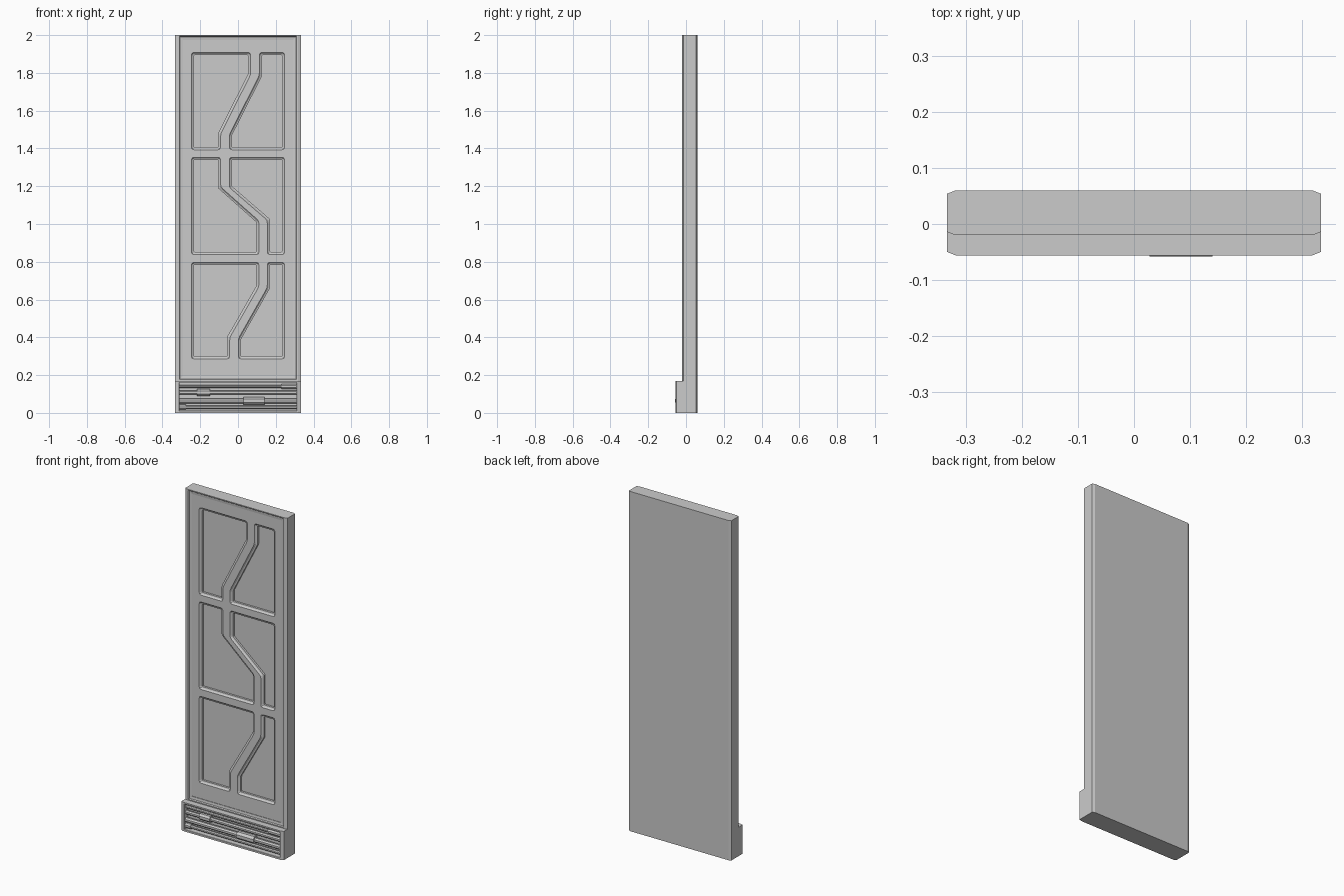
import bpy, bmesh, math
from mathutils import Vector

if "Cube" in bpy.data.objects:
    bpy.data.objects.remove(bpy.data.objects["Cube"])


def loft(name, rings):
    """Closed solid through rings that share a point count."""
    bm = bmesh.new()
    vs = [[bm.verts.new(p) for p in ring] for ring in rings]
    n = len(rings[0])
    for a, b in zip(vs, vs[1:]):
        for i in range(n):
            j = (i + 1) % n
            bm.faces.new((a[i], a[j], b[j], b[i]))
    bm.faces.new(vs[0])
    bm.faces.new(vs[-1])
    bmesh.ops.recalc_face_normals(bm, faces=bm.faces)
    me = bpy.data.meshes.new(name)
    bm.to_mesh(me)
    bm.free()
    ob = bpy.data.objects.new(name, me)
    bpy.context.collection.objects.link(ob)
    return ob


def chamfered_slab(name, y0, y1, z0, z1, c):
    """Upright slab with chamfered vertical edges."""
    prof = [(-.333, y0 + c), (-.318, y0), (.318, y0), (.333, y0 + c),
            (.333, y1 - c), (.318, y1), (-.318, y1), (-.333, y1 - c)]
    return loft(name, [[(x, y, z) for x, y in prof] for z in (z0, z1)])


def outline(pts, d, r):
    """Offset a counter-clockwise outline by d and round its corners by r."""
    pts = [Vector(p) for p in pts]
    n, off, out = len(pts), [], []
    for i, p in enumerate(pts):
        d1 = (p - pts[i - 1]).normalized()
        d2 = (pts[(i + 1) % n] - p).normalized()
        n1, n2 = Vector((d1.y, -d1.x)), Vector((d2.y, -d2.x))
        off.append(p + (n1 + n2) * d / (1 + n1.dot(n2)))
    for i, p in enumerate(off):
        a = p + (off[i - 1] - p).normalized() * r
        b = p + (off[(i + 1) % n] - p).normalized() * r
        out += [a, (a + b) * .25 + p * .5, b]
    return out


def recess(target, pts, levels):
    """Cut a stepped recess; levels are (offset, corner radius, y)."""
    cut = loft("cutter", [[(p.x, y, p.y) for p in outline(pts, d, r)]
                          for d, r, y in levels])
    cut.hide_render = True
    mod = target.modifiers.new("recess", 'BOOLEAN')
    mod.operation, mod.solver, mod.object = 'DIFFERENCE', 'EXACT', cut
    bpy.context.view_layer.objects.active = target
    bpy.ops.object.modifier_apply(modifier=mod.name)
    bpy.data.objects.remove(cut)


def rect(x0, x1, z0, z1):
    return [(x0, z0), (x1, z0), (x1, z1), (x0, z1)]


def rod(name, x0, x1, z, r, sides, y=-.037):
    """Faceted horizontal rod."""
    ring = [(math.tau * (i + .5) / sides) for i in range(sides)]
    k = r / math.cos(math.pi / sides)
    return loft(name, [[(x, y + k * math.cos(a), z + k * math.sin(a)) for a in ring]
                       for x in (x0, x1)])


# wall panel with a raised rim
panel = chamfered_slab("wall_panel", -.02, .06, 0, 2, .006)
recess(panel, rect(-.292, .292, .195, 1.975),
       [(.019, .001, -.04), (.019, .001, -.02), (.015, .001, -.014),
        (0, .001, -.012), (0, .001, -.009)])

# six pockets split by a zig-zag channel:
# bottom, top, left x low/high, right x low/high, bend heights left/right
rows = [(.30, .783, -.058, .097, .016, .169, (.402, .672), (.39, .66)),
        (.852, 1.339, .097, -.106, .169, -.032, (1.01, 1.19), (1.026, 1.20)),
        (1.407, 1.894, -.106, .053, -.032, .127, (1.48, 1.794), (1.47, 1.783))]
steps = [(.014, .014, -.04), (.014, .014, -.009), (.007, .009, -.002),
         (0, .005, 0), (0, .005, .012)]
for zb, zt, lb, lt, rb, rt, (l0, l1), (r0, r1) in rows:
    recess(panel, [(-.233, zb), (lb, zb), (lb, l0), (lt, l1), (lt, zt), (-.233, zt)], steps)
    recess(panel, [(rb, zb), (.233, zb), (.233, zt), (rt, zt), (rt, r1), (rb, r0)], steps)

# skirting box with an open tray for the pipes
base = chamfered_slab("skirting_box", -.056, -.005, 0, .17, .006)
recess(base, rect(-.31, .31, .012, .16),
       [(.002, .001, -.08), (.002, .001, -.056), (0, .001, -.054), (0, .001, -.022)])

# pipes running across the tray
for i, (z, r) in enumerate([(.14, .008), (.108, .011), (.064, .013), (.03, .009)]):
    rod(f"pipe_{i + 1}", -.314, .314, z, r, 8)

# pipe couplings
for i, (x0, x1, z, r) in enumerate([(.23, .312, .139, .013), (-.217, -.148, .108, .018),
                                    (.028, .14, .064, .021), (-.312, -.275, .031, .014)]):
    rod(f"pipe_coupling_{i + 1}", x0, x1, z, r, 8)
